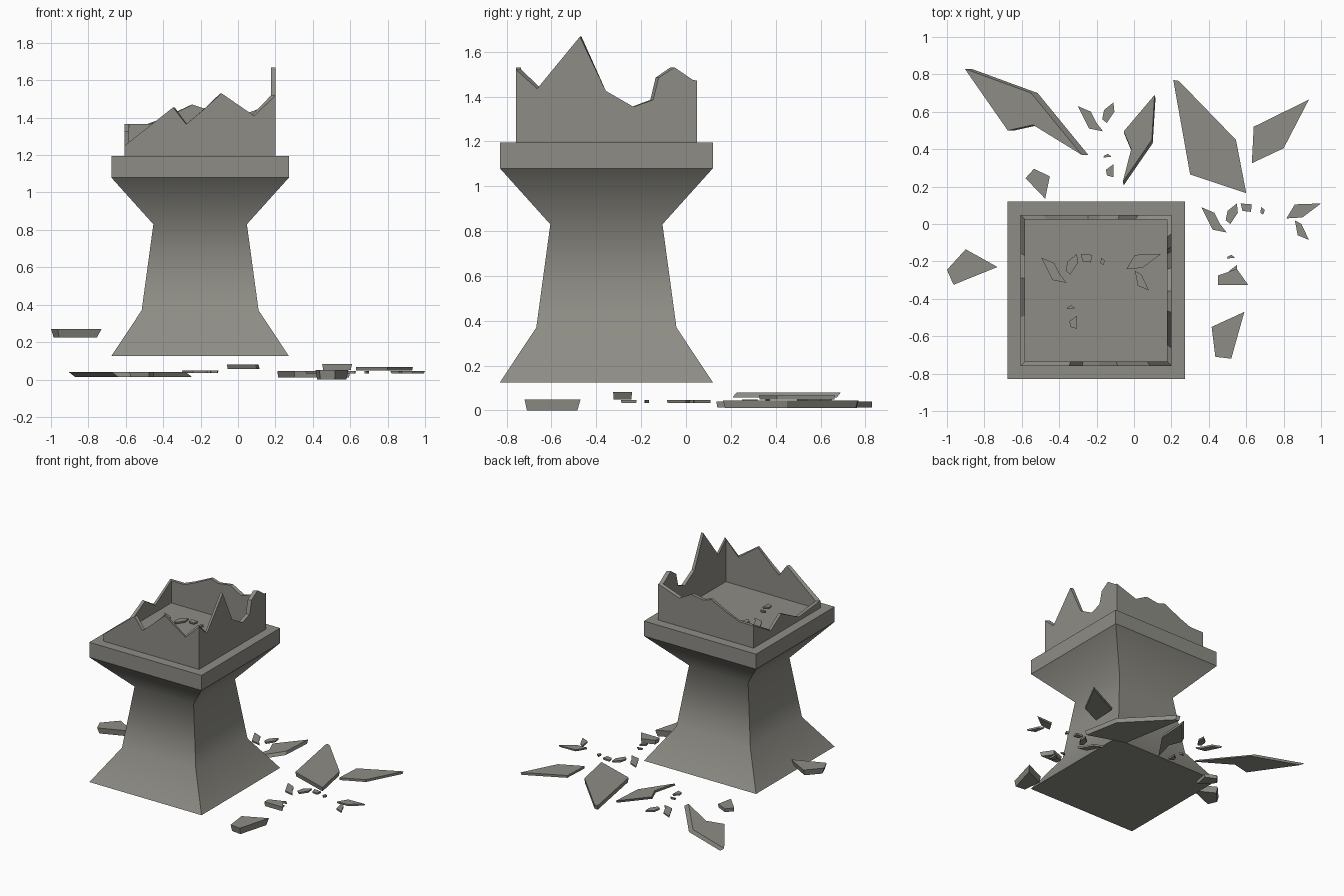
import bpy, bmesh, math

if "Cube" in bpy.data.objects:
    bpy.data.objects.remove(bpy.data.objects["Cube"])

CX, CY = -0.2025, -0.355      # pedestal axis
FLOOR = 1.195                 # top of the cap slab

stone = bpy.data.materials.new("grey_stone")
stone.diffuse_color = (0.27, 0.265, 0.235, 1)
stone.use_nodes = True
stone.node_tree.nodes["Principled BSDF"].inputs["Base Color"].default_value = stone.diffuse_color


def finish(name, bm):
    bmesh.ops.recalc_face_normals(bm, faces=bm.faces)
    mesh = bpy.data.meshes.new(name)
    bm.to_mesh(mesh)
    bm.free()
    mesh.materials.append(stone)
    ob = bpy.data.objects.new(name, mesh)
    bpy.context.collection.objects.link(ob)
    return ob


def loft(name, rings):
    """Closed solid through rings with equal point counts."""
    bm = bmesh.new()
    loops = [[bm.verts.new(p) for p in ring] for ring in rings]
    n = len(loops[0])
    for a, b in zip(loops, loops[1:]):
        for i in range(n):
            j = (i + 1) % n
            bm.faces.new((a[i], a[j], b[j], b[i]))
    bm.faces.new(loops[0][::-1])
    bm.faces.new(loops[-1])
    return finish(name, bm)


def square(h, z):
    return [(CX + sx * h, CY + sy * h, z)
            for sx, sy in ((-1, -1), (1, -1), (1, 1), (-1, 1))]


# flared column, smooth along its height with sharp corners
column = loft("column", [square(h, z) for h, z in
                         ((0.475, 0.125), (0.3125, 0.37), (0.25, 0.83), (0.475, 1.08))])
bpy.context.view_layer.objects.active = column
column.select_set(True)
bpy.ops.object.shade_smooth_by_angle(angle=math.radians(55))
column.select_set(False)

# cap slab
loft("cap_slab", [square(0.475, 1.08), square(0.475, FLOOR)])

# broken walls: (position along wall, height), mitred at the corners
H, T = 0.404, 0.024
front = [(-.61, 1.25), (-.35, 1.455), (-.28, 1.365), (-.19, 1.44), (-.09, 1.53),
         (.085, 1.41), (.2, 1.52)]
back = [(-.61, 1.365), (-.49, 1.365), (-.4, 1.4), (-.25, 1.47), (-.185, 1.45),
        (-.08, 1.465), (.02, 1.41), (.08, 1.43), (.2, 1.47)]
right = [(-.76, 1.52), (-.665, 1.435), (-.475, 1.667), (-.36, 1.425), (-.237, 1.354),
         (-.15, 1.385), (-.125, 1.484), (-.055, 1.53), (.025, 1.475), (.045, 1.47)]
left = [(-.76, 1.25), (-.5, 1.225), (-.29, 1.33), (-.16, 1.25), (.045, 1.365)]


def wall(name, profile, along_x, side):
    c = CX if along_x else CY
    start, end = profile[0][0], profile[-1][0]
    outline = [(start, FLOOR - 0.01)] + profile + [(end, FLOOR - 0.01)]
    rings = []
    for h in (H, H - T):
        ring = []
        for u, z in outline:
            v = ((u - start) / (end - start) * 2 - 1) * h
            ring.append((CX + v, CY + side * h, z) if along_x
                        else (CX + side * h, CY + v, z))
        rings.append(ring)
    loft(name, rings)


wall("front_wall", front, True, -1)
wall("back_wall", back, True, 1)
wall("right_wall", right, False, 1)
wall("left_wall", left, False, -1)


def slab(name, pts, z0, z1, shift=(0, 0), scale=1.0):
    """Flat shard; its underside may be shifted or shrunk."""
    mx = sum(p[0] for p in pts) / len(pts)
    my = sum(p[1] for p in pts) / len(pts)
    low = [(mx + (x - mx) * scale + shift[0], my + (y - my) * scale + shift[1], z0)
           for x, y in pts]
    loft(name, [low, [(x, y, z1) for x, y in pts]])


# large fallen shards
slab("shard_back_left", [(-.905, .83), (-.675, .5), (-.54, .53), (-.28, .37), (-.55, .70)],
     .013, .04, (.035, 0))
slab("shard_back_middle", [(.11, .69), (-.055, .495), (-.015, .40), (-.06, .225), (.095, .45)],
     .057, .08, (.005, -.018))
slab("shard_back_right", [(.21, .77), (.24, .765), (.545, .45), (.60, .165), (.30, .265)],
     .01, .045, scale=.97)
slab("shard_far_right", [(.935, .665), (.80, .405), (.63, .325), (.64, .52)],
     .048, .067, scale=.98)
slab("shard_small_back", [(-.535, .295), (-.45, .255), (-.475, .135), (-.58, .245)],
     .013, .04, scale=.95)
slab("shard_left", [(-.9, -.135), (-.73, -.23), (-.965, -.325), (-1, -.245)],
     .225, .27, scale=.86)
slab("shard_right", [(.59, -.47), (.52, -.72), (.435, -.71), (.415, -.55)],
     .0, .05, scale=.9)
slab("shard_right_small", [(.45, -.275), (.55, -.24), (.61, -.325), (.45, -.325)],
     .05, .083, scale=.92)

# one set of small chips, scattered three times
chips = [
    [(.36, .09), (.43, .06), (.46, 0), (.495, -.045), (.42, -.03)],
    [(.55, .11), (.555, .06), (.515, 0), (.49, .02), (.5, .07)],
    [(.51, -.25), (.55, -.22), (.55, -.29), (.515, -.28)],
    [(.5, -.175), (.52, -.165), (.54, -.18), (.495, -.185)],
    [(.57, .11), (.63, .105), (.625, .065), (.58, .07)],
    [(.68, .09), (.70, .075), (.69, .05), (.675, .06)],
    [(.86, .105), (1.0, .11), (.90, .035), (.815, .03)],
    [(.86, .02), (.895, 0), (.935, -.085), (.875, -.06)],
]
for place, dx, dy, z, count in (("right", 0, 0, .033, 8),
                                ("back", -.66, .54, .035, 4),
                                ("inside", -.855, -.27, 1.21, 8)):
    for i, pts in enumerate(chips[:count]):
        slab(f"chip_{place}_{i + 1}", [(x + dx, y + dy) for x, y in pts],
             z, z + .013, scale=.94)
